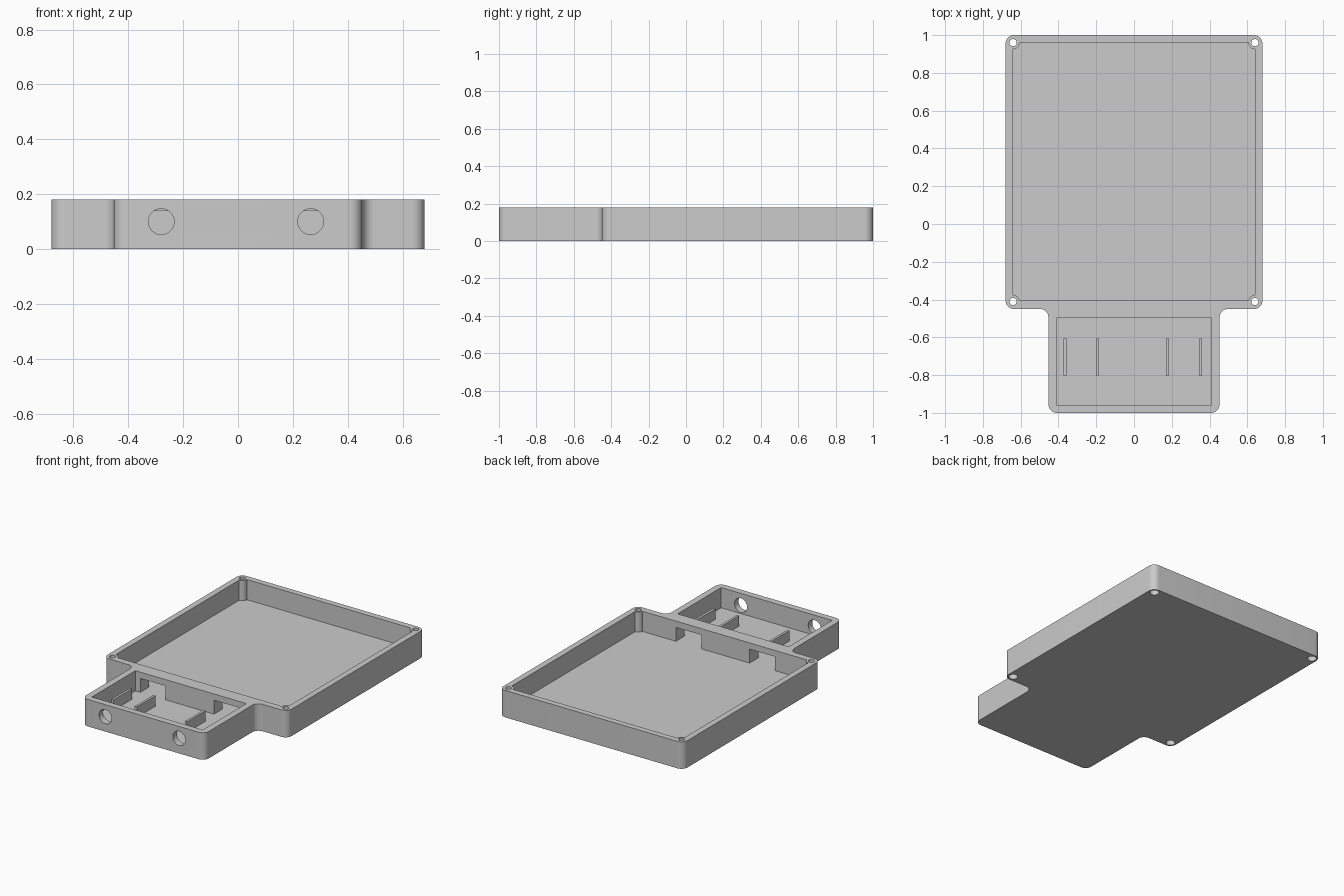
import bpy, bmesh
from math import cos, sin, pi, radians

cube = bpy.data.objects.get("Cube")
if cube:
    bpy.data.objects.remove(cube)

HEIGHT, FLOOR, FILLET = 0.18, 0.045, 0.045
PORTS = (-0.28, 0.265)              # x centres of the two cable channels
SCREWS = [(x, y) for x in (-0.64, 0.64) for y in (-0.41, 0.96)]

gray = bpy.data.materials.new("plain gray")
gray.use_nodes = True
COLOR = (0.6, 0.6, 0.6, 1)
gray.diffuse_color = COLOR
gray.node_tree.nodes["Principled BSDF"].inputs["Base Color"].default_value = COLOR


def finish(name, bm):
    bmesh.ops.recalc_face_normals(bm, faces=bm.faces)
    mesh = bpy.data.meshes.new(name)
    bm.to_mesh(mesh)
    bm.free()
    mesh.materials.append(gray)
    obj = bpy.data.objects.new(name, mesh)
    bpy.context.collection.objects.link(obj)
    return obj


def prism(name, points, z0, z1):
    bm = bmesh.new()
    face = bm.faces.new([bm.verts.new((x, y, z0)) for x, y in points])
    top = bmesh.ops.extrude_face_region(bm, geom=[face])["geom"]
    verts = [v for v in top if isinstance(v, bmesh.types.BMVert)]
    bmesh.ops.translate(bm, verts=verts, vec=(0, 0, z1 - z0))
    return finish(name, bm)


def box(name, x0, x1, y0, y1, z0, z1):
    return prism(name, [(x0, y0), (x1, y0), (x1, y1), (x0, y1)], z0, z1)


def cylinder(name, x, y, r, z0, z1, n=40):
    ring = [(x + r * cos(2 * pi * i / n), y + r * sin(2 * pi * i / n)) for i in range(n)]
    return prism(name, ring, z0, z1)


def arc(cx, cy, start, end, n=10):
    return [(cx + FILLET * cos(radians(start + (end - start) * i / n)),
             cy + FILLET * sin(radians(start + (end - start) * i / n))) for i in range(n + 1)]


def combine(target, tool, operation):
    mod = target.modifiers.new(operation.lower(), "BOOLEAN")
    mod.operation, mod.object, mod.solver = operation, tool, "EXACT"
    bpy.context.view_layer.objects.active = target
    bpy.ops.object.modifier_apply(modifier=mod.name)
    bpy.data.objects.remove(tool)


# Outer shell: wide tray with a narrower front bay, rounded in plan
f = FILLET
half = (arc(0.453 - f, -1 + f, -90, 0)
        + arc(0.453 + f, -0.45 - f, 180, 90)
        + arc(0.68 - f, -0.45 + f, -90, 0)
        + arc(0.68 - f, 1 - f, 0, 90))
case = prism("case", half + [(-x, y) for x, y in reversed(half)], 0, HEIGHT)

# Main cavity and front bay
combine(case, box("main_cavity", -0.64, 0.64, -0.406, 0.96, FLOOR, 0.3), "DIFFERENCE")
combine(case, box("bay_cavity", -0.41, 0.41, -0.957, -0.497, FLOOR, 0.3), "DIFFERENCE")

# Passages in the dividing wall and round ports in the front wall
for x in PORTS:
    combine(case, box("passage", x - 0.094, x + 0.094, -0.52, -0.38, FLOOR, 0.138), "DIFFERENCE")
    port = cylinder("port", 0, 0, 0.047, -0.05, 0.05)
    port.rotation_euler.x = pi / 2
    port.location = (x, -0.98, 0.1)
    combine(case, port, "DIFFERENCE")

# Screw posts with through holes, widened underneath for the heads
for x, y in SCREWS:
    combine(case, cylinder("post", x, y, 0.034, 0.02, HEIGHT), "UNION")
for x, y in SCREWS:
    combine(case, cylinder("screw_hole", x, y, 0.019, -0.1, 0.3), "DIFFERENCE")
    combine(case, cylinder("head_recess", x, y, 0.029, -0.1, 0.05), "DIFFERENCE")

# Upright guide ribs either side of each channel
for x in PORTS:
    for side in (-1, 1):
        c = x + side * 0.0865
        rib = box("guide_rib", c - 0.008, c + 0.008, -0.802, -0.607, FLOOR - 0.01, 0.115)
        combine(case, rib, "UNION")

bpy.ops.object.select_all(action="DESELECT")
case.select_set(True)
bpy.context.view_layer.objects.active = case
bpy.ops.object.shade_smooth_by_angle(angle=radians(30))
